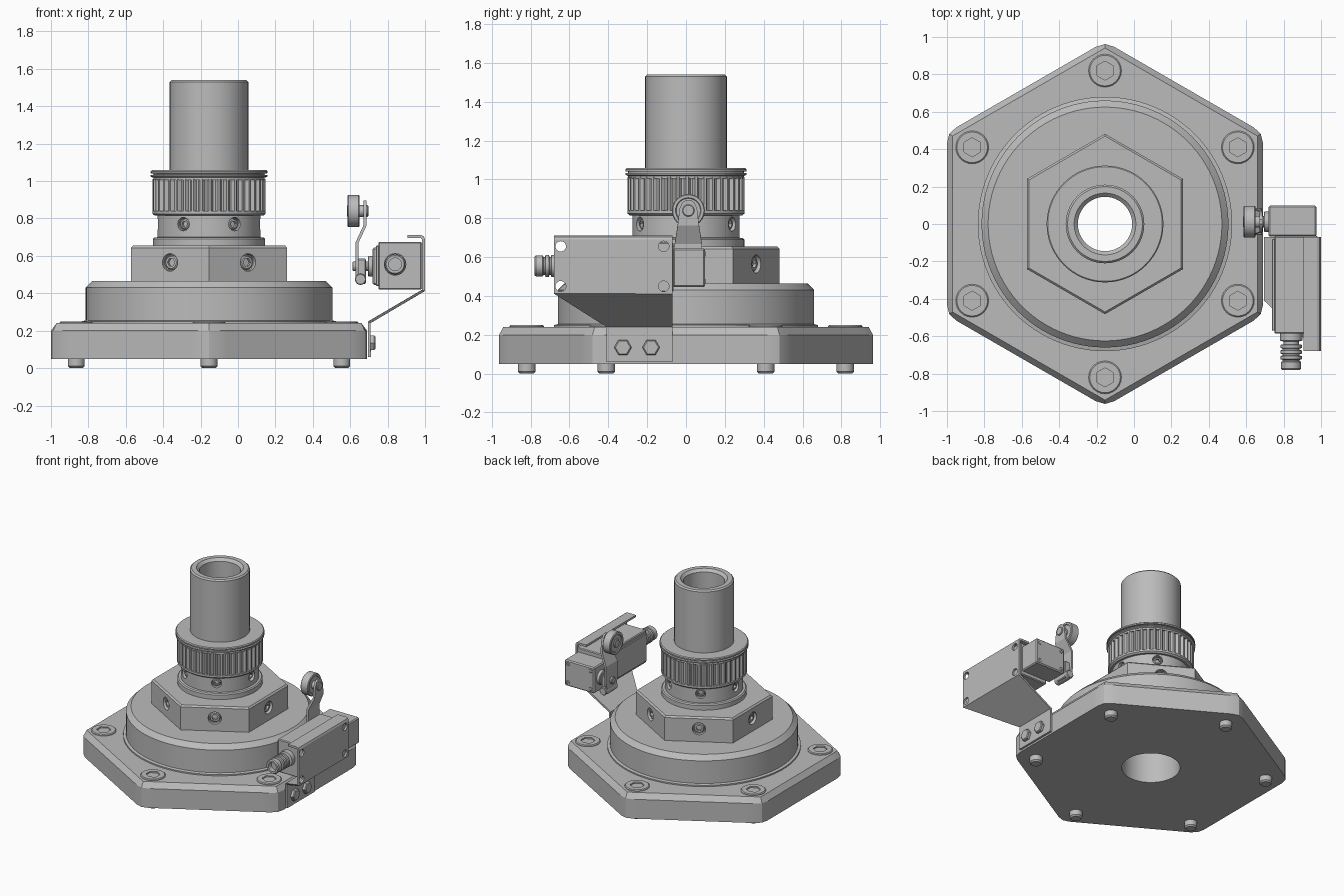
import bpy, bmesh, math
from mathutils import Vector, Matrix

cube = bpy.data.objects.get("Cube")
if cube:
    bpy.data.objects.remove(cube)

grey = bpy.data.materials.new("machined grey")
grey.use_nodes = True
COLOR = (0.5, 0.5, 0.5, 1)
grey.diffuse_color = COLOR
grey.node_tree.nodes["Principled BSDF"].inputs["Base Color"].default_value = COLOR

AXIS = Vector((-0.155, 0, 0))
SIXTHS = [math.radians(60 * k) for k in range(6)]


def finish(name, bm, smooth=True):
    bmesh.ops.recalc_face_normals(bm, faces=bm.faces)
    mesh = bpy.data.meshes.new(name)
    bm.to_mesh(mesh)
    bm.free()
    obj = bpy.data.objects.new(name, mesh)
    bpy.context.collection.objects.link(obj)
    mesh.materials.append(grey)
    if smooth:
        shade(obj)
    return obj


def shade(obj):
    bpy.ops.object.select_all(action='DESELECT')
    obj.select_set(True)
    bpy.context.view_layer.objects.active = obj
    bpy.ops.object.shade_smooth_by_angle(angle=math.radians(25))


def radius(r, kind, i, n):
    """Radius of point i on a round, hexagonal or toothed ring."""
    if kind == "hex":
        a = (360 * i / n + 30) % 60 - 30
        return r / math.cos(math.radians(a))
    if kind == "teeth":
        return r if i % 4 < 2 else r - 0.018
    return r


def lathe(name, profile, at=AXIS, aim=(0, 0, 1), n=96, hollow=False, cap=9):
    """Loft rings of (radius, height[, kind]) along a direction."""
    bm = bmesh.new()
    rings = []
    for r, z, *kind in profile:
        ring = []
        for i in range(n):
            rr = min(radius(r, kind[0] if kind else "", i, n), cap)
            t = 2 * math.pi * i / n
            ring.append(bm.verts.new((rr * math.cos(t), rr * math.sin(t), z)))
        rings.append(ring)
    pairs = list(zip(rings, rings[1:]))
    if hollow:
        pairs.append((rings[-1], rings[0]))
    else:
        bm.faces.new(rings[0])
        bm.faces.new(rings[-1])
    for a, b in pairs:
        for i in range(n):
            j = (i + 1) % n
            bm.faces.new((a[i], a[j], b[j], b[i]))
    turn = Vector((0, 0, 1)).rotation_difference(Vector(aim)).to_matrix().to_4x4()
    bm.transform(Matrix.Translation(at) @ turn)
    return finish(name, bm)


def rod(name, r, start, aim, length, n=24, c=0.004):
    return lathe(name, [(r - c, 0), (r, c), (r, length - c), (r - c, length)], start, aim, n)


def socket_screw(name, r, at, aim, depth, hex_r):
    """Round head with a hexagonal socket, its face lying at the given point."""
    return lathe(name, [(r, -depth), (r, -0.006), (r - 0.006, 0), (hex_r, 0, "hex"),
                        (hex_r, -depth * 0.6, "hex")], at, aim, 24)


def box(name, lo, hi, bevel=0.006):
    lo, hi = Vector(lo), Vector(hi)
    bm = bmesh.new()
    bmesh.ops.create_cube(bm, size=1)
    bm.transform(Matrix.Translation((lo + hi) / 2) @ Matrix.Diagonal((*(hi - lo), 1)))
    bmesh.ops.bevel(bm, geom=bm.edges[:], offset=bevel, segments=1, affect='EDGES')
    return finish(name, bm, False)


def cut(obj, cutters):
    for c in cutters:
        m = obj.modifiers.new("cut", 'BOOLEAN')
        m.object, m.solver = c, 'EXACT'
    bpy.context.view_layer.update()
    graph = bpy.context.evaluated_depsgraph_get()
    mesh = bpy.data.meshes.new_from_object(obj.evaluated_get(graph))
    obj.modifiers.clear()
    obj.data = mesh
    for c in cutters:
        bpy.data.objects.remove(c)
    shade(obj)


# Hexagonal base plate and round shoulder
lathe("base_plate", [(0.205, 0.05), (0.845, 0.05, "hex"), (0.845, 0.2, "hex"),
                     (0.815, 0.24, "hex"), (0.205, 0.24)], n=120, hollow=True, cap=0.962)
lathe("shoulder", [(0.205, 0.23), (0.68, 0.23), (0.68, 0.25), (0.66, 0.255), (0.66, 0.43),
                   (0.625, 0.465), (0.205, 0.465)], hollow=True)

# Base bolts with stud ends below
for k, a in enumerate(SIXTHS):
    spot = AXIS + 0.82 * Vector((math.cos(a + math.pi / 6), math.sin(a + math.pi / 6), 0))
    socket_screw(f"base_bolt_{k}", 0.088, spot + Vector((0, 0, 0.25)), (0, 0, 1), 0.045, 0.044)
    rod(f"base_stud_{k}", 0.045, spot, (0, 0, 1), 0.06, c=0.01)

# Hexagonal hub and round collar, each with six radial set screws
hub = lathe("hex_hub", [(0.15, 0.46), (0.4175, 0.46, "hex"), (0.4175, 0.643, "hex"),
                        (0.407, 0.655, "hex"), (0.15, 0.655)], hollow=True)
collar = lathe("collar", [(0.15, 0.65), (0.3, 0.65), (0.3, 0.69), (0.292, 0.698),
                          (0.275, 0.7), (0.275, 0.825), (0.15, 0.825)], hollow=True)
for part, r, z, size in ((hub, 0.4175, 0.565, 0.047), (collar, 0.275, 0.77, 0.036)):
    cutters = []
    for k, a in enumerate(SIXTHS):
        out = Vector((math.cos(a), math.sin(a), 0))
        spot = AXIS + out * (r - 0.03) + Vector((0, 0, z))
        cutters.append(rod("cutter", size, spot, out, 0.1))
        socket_screw(f"{part.name}_screw_{k}", size * 0.82, spot + out * 0.018, out, 0.03, size * 0.42)
    cut(part, cutters)

# Toothed pulley with grooved flange
lathe("pulley_lower_rim", [(0.15, 0.815), (0.29, 0.815), (0.302, 0.825), (0.302, 0.84),
                           (0.15, 0.84)], hollow=True)
lathe("pulley_teeth", [(0.15, 0.835), (0.302, 0.835, "teeth"), (0.302, 1.012, "teeth"),
                       (0.15, 1.012)], n=160, hollow=True)
lathe("pulley_flange", [(0.15, 1.005), (0.298, 1.005), (0.298, 1.018), (0.312, 1.024),
                        (0.312, 1.032), (0.298, 1.034), (0.298, 1.04), (0.312, 1.042),
                        (0.312, 1.052), (0.306, 1.058), (0.15, 1.058)], hollow=True)

# Hollow spindle tube
lathe("spindle_tube", [(0.145, 0.4), (0.21, 0.4), (0.21, 1.53), (0.2, 1.54), (0.165, 1.54),
                       (0.145, 1.52)], hollow=True)

# Bent sheet bracket: stations of x, z and front edge y
bm = bmesh.new()
stations = [(0.702, 0.06, -0.41), (0.702, 0.245, -0.41), (0.991, 0.415, -0.68),
            (0.991, 0.69, -0.68), (0.987, 0.699, -0.68), (0.978, 0.703, -0.68),
            (0.905, 0.703, -0.68)]
rows = [[bm.verts.new((x, y, z)) for y in (y0, -0.07)] for x, z, y0 in stations]
for a, b in zip(rows, rows[1:]):
    bm.faces.new((a[0], a[1], b[1], b[0]))
bracket = finish("bracket", bm, False)
sheet = bracket.modifiers.new("thickness", 'SOLIDIFY')
sheet.thickness, sheet.offset = 0.016, 0
HOLES = [(y, z) for y in (-0.645, -0.115) for z in (0.45, 0.655)]
cut(bracket, [rod("cutter", 0.027, (0.95, y, z), (1, 0, 0), 0.1) for y, z in HOLES])
for k, y in enumerate((-0.325, -0.18)):
    lathe(f"bracket_bolt_{k}", [(0.039, 0, "hex"), (0.039, 0.022, "hex"), (0.033, 0.028, "hex")],
          (0.706, y, 0.135), (1, 0, 0), 12)

# Limit switch body, cover, head and cable gland
box("switch_body", (0.75, -0.585, 0.42), (0.983, -0.065, 0.675))
box("switch_cover", (0.737, -0.57, 0.44), (0.755, -0.08, 0.655), 0.004)
box("switch_head", (0.72, -0.068, 0.445), (0.975, 0.098, 0.645), 0.008)
for k, (x, z) in enumerate([(x, z) for x in (0.75, 0.945) for z in (0.475, 0.615)]):
    socket_screw(f"head_screw_{k}", 0.018, (x, 0.1, z), (0, 1, 0), 0.012, 0.009)
gland = [(0.06, 0), (0.06, 0.04), (0.042, 0.045), (0.042, 0.06)]
for y in (0.06, 0.09, 0.12):
    gland += [(0.057, y + 0.003), (0.057, y + 0.02), (0.046, y + 0.023), (0.046, y + 0.03)]
gland += [(0.054, 0.155), (0.054, 0.19), (0.048, 0.197), (0.034, 0.197), (0.034, 0.16)]
lathe("cable_gland", gland, (0.84, -0.583, 0.555), (0, -1, 0), 32)

# Lever shaft, clamp and bolt
rod("lever_boss", 0.055, (0.695, 0.012, 0.545), (1, 0, 0), 0.04)
rod("lever_shaft", 0.026, (0.612, 0.012, 0.545), (1, 0, 0), 0.12)
box("lever_clamp", (0.63, -0.035, 0.45), (0.685, 0.06, 0.585))
rod("clamp_bolt", 0.03, (0.655, -0.06, 0.475), (0, 1, 0), 0.145)

# Bent tapering lever arm: stations of x, z and half width
bm = bmesh.new()
stations = [(0.636, 0.46, 0.05), (0.636, 0.54, 0.07), (0.636, 0.67, 0.07), (0.68, 0.765, 0.055),
            (0.68, 0.85, 0.045), (0.68, 0.88, 0.032), (0.68, 0.895, 0.012)]
rows = [[bm.verts.new((x, 0.012 + s * w, z)) for s in (-1, 1)] for x, z, w in stations]
for a, b in zip(rows, rows[1:]):
    bm.faces.new((a[0], a[1], b[1], b[0]))
arm = finish("lever_arm", bm, False)
sheet = arm.modifiers.new("thickness", 'SOLIDIFY')
sheet.thickness, sheet.offset = 0.016, 0

# Roller with recessed faces and its pin
HUB = Vector((0.585, 0.012, 0.84))
lathe("roller", [(0.03, 0.006), (0.062, 0.006), (0.066, 0), (0.08, 0), (0.085, 0.005),
                 (0.085, 0.06), (0.08, 0.065), (0.066, 0.065), (0.062, 0.059), (0.03, 0.059)],
      HUB, (1, 0, 0), 40, hollow=True)
rod("roller_pin", 0.031, HUB - Vector((0.003, 0, 0)), (1, 0, 0), 0.115)
